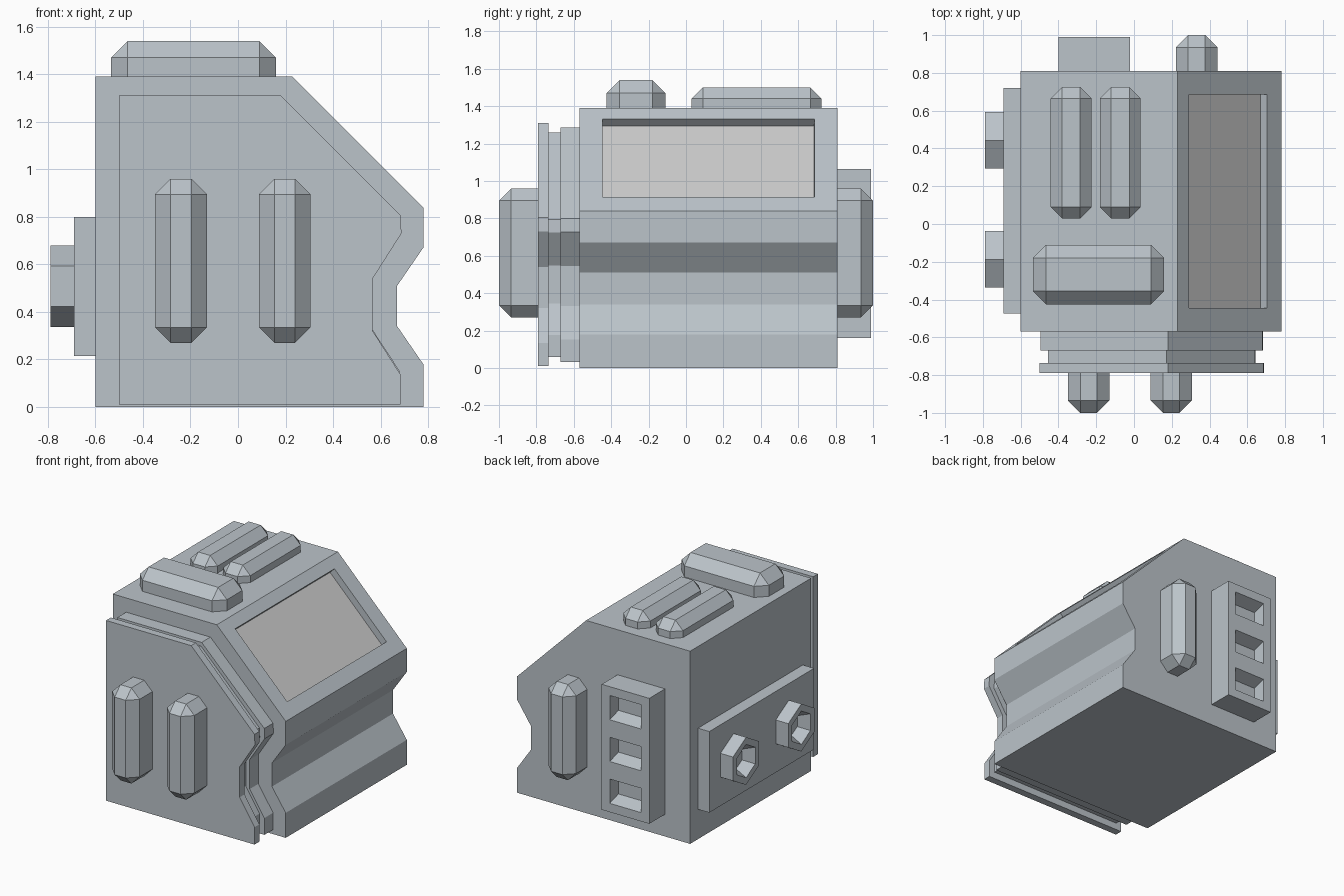
import bpy, bmesh
from mathutils import Vector, Matrix

if "Cube" in bpy.data.objects:
    bpy.data.objects.remove(bpy.data.objects["Cube"])


def finish(bm, name):
    bmesh.ops.recalc_face_normals(bm, faces=bm.faces)
    me = bpy.data.meshes.new(name)
    bm.to_mesh(me)
    bm.free()
    ob = bpy.data.objects.new(name, me)
    bpy.context.collection.objects.link(ob)
    return ob


def prism(profile, y0, y1):
    """Extrude an XZ profile along y."""
    bm = bmesh.new()
    face = bm.faces.new([bm.verts.new((x, y0, z)) for x, z in profile])
    new = bmesh.ops.extrude_face_region(bm, geom=[face], use_keep_orig=True)["geom"]
    for v in new:
        if isinstance(v, bmesh.types.BMVert):
            v.co.y = y1
    bmesh.ops.recalc_face_normals(bm, faces=bm.faces)
    return bm


def box(lo, hi):
    bm = bmesh.new()
    bmesh.ops.create_cube(bm, size=1)
    lo, hi = Vector(lo), Vector(hi)
    for v in bm.verts:
        v.co = (lo + hi) / 2 + v.co * (hi - lo)
    return bm


def inset(bm, face, scale, shift=(0, 0, 0)):
    """Inset a face, then scale and shift the inner face."""
    c = face.calc_center_bounds()
    bmesh.ops.inset_individual(bm, faces=[face], thickness=1e-4)
    for v in face.verts:
        v.co = c + (v.co - c) * Vector(scale) + Vector(shift)


def pad(name, lo, hi, axis, base, b=0.06):
    """Chamfered bar whose base edges stay square against the surface."""
    bm = box(lo, hi)
    edges = [e for e in bm.edges if not all(abs(v.co[axis] - base) < 1e-4 for v in e.verts)]
    bmesh.ops.bevel(bm, geom=edges, offset=b, segments=1, affect='EDGES', profile=0.5)
    finish(bm, name)


# Cabinet body with recessed screen on the sloped face
body = [(-.6, 0), (.78, 0), (.78, .18), (.67, .34), (.67, .51),
        (.78, .67), (.78, .84), (.23, 1.39), (-.6, 1.39)]
bm = prism(body, -.57, .81)
slope = next(f for f in bm.faces if f.normal.x > .6 and f.normal.z > .6)
inset(bm, slope, (.755, .82, .755), (-.0075, 0, .0075))
inset(bm, slope, (1, 1, 1), (-.035, 0, -.035))
slope.material_index = 1
cabinet = finish(bm, "cabinet_body")
for name, col in (("casing", (.5, .55, .59, 1)), ("screen", (.75, .74, .73, 1))):
    mat = bpy.data.materials.new(name)
    mat.diffuse_color = col
    mat.use_nodes = True
    mat.node_tree.nodes["Principled BSDF"].inputs["Base Color"].default_value = mat.diffuse_color
    cabinet.data.materials.append(mat)
casing = bpy.data.materials["casing"]

# Stacked front door layers
door = [(-.5, .01), (.685, .01), (.685, .135), (.567, .32), (.567, .54),
        (.688, .73), (.685, .805), (.18, 1.31), (-.5, 1.31)]
for name, y0, y1, sx, sz in (("door_back_layer", -.67, -.57, .99, .965),
                             ("door_seam", -.735, -.67, .925, .923),
                             ("door_panel", -.79, -.735, 1, 1)):
    pts = [(.09 + (x - .09) * sx, .66 + (z - .66) * sz) for x, z in door]
    finish(prism(pts, y0, y1), name)

# Chamfered bars on the front, top and back
for i, x in enumerate((-.24, .197)):
    pad(f"front_bar_{i + 1}", (x - .109, -1, .27), (x + .109, -.79, .96), 1, -.79, .065)
for i, x in enumerate((-.333, -.073)):
    pad(f"top_bar_{i + 1}", (x - .108, .03, 1.39), (x + .108, .725, 1.5), 2, 1.39)
pad("top_wide_bar", (-.535, -.425, 1.39), (.16, -.11, 1.54), 2, 1.39, .07)
pad("back_bar", (.222, .81, .27), (.442, 1, .96), 1, .81, .065)

# Back socket block with three tapered recesses
bm = box((-.4, .81, .16), (-.02, .99, 1.065))
for z in (.462, .763):
    bmesh.ops.bisect_plane(bm, geom=bm.verts[:] + bm.edges[:] + bm.faces[:],
                           plane_co=(0, 0, z), plane_no=(0, 0, 1))
for f in [f for f in bm.faces if f.calc_center_median().y > .985]:
    inset(bm, f, (.66, 1, .58))
    inset(bm, f, (.95, 1, .6), (0, -.09, 0))
finish(bm, "back_socket_block")

# Side plate with two hollow hexagonal nuts
finish(box((-.69, -.475, .215), (-.6, .72, .8)), "side_plate")
for i, y in enumerate((-.187, .443)):
    bm = bmesh.new()
    bmesh.ops.create_cone(bm, cap_ends=True, segments=6, radius1=.172, radius2=.172, depth=.1)
    bmesh.ops.rotate(bm, verts=bm.verts, matrix=Matrix.Rotation(-1.5707963, 3, 'Y'))
    # Turn the hexagon so a corner points straight up
    top = max(v.co.z for v in bm.verts)
    if top < .17:
        bmesh.ops.rotate(bm, verts=bm.verts, matrix=Matrix.Rotation(.5235988, 3, 'X'))
    bmesh.ops.translate(bm, verts=bm.verts, vec=(-.74, y, .508))
    cap = min(bm.faces, key=lambda f: f.calc_center_median().x)
    inset(bm, cap, (1, .7, .7))
    inset(bm, cap, (1, .65, .65), (.08, 0, 0))
    finish(bm, f"side_nut_{i + 1}")

# Shared casing colour
for ob in bpy.context.collection.objects:
    if not ob.data.materials:
        ob.data.materials.append(casing)
